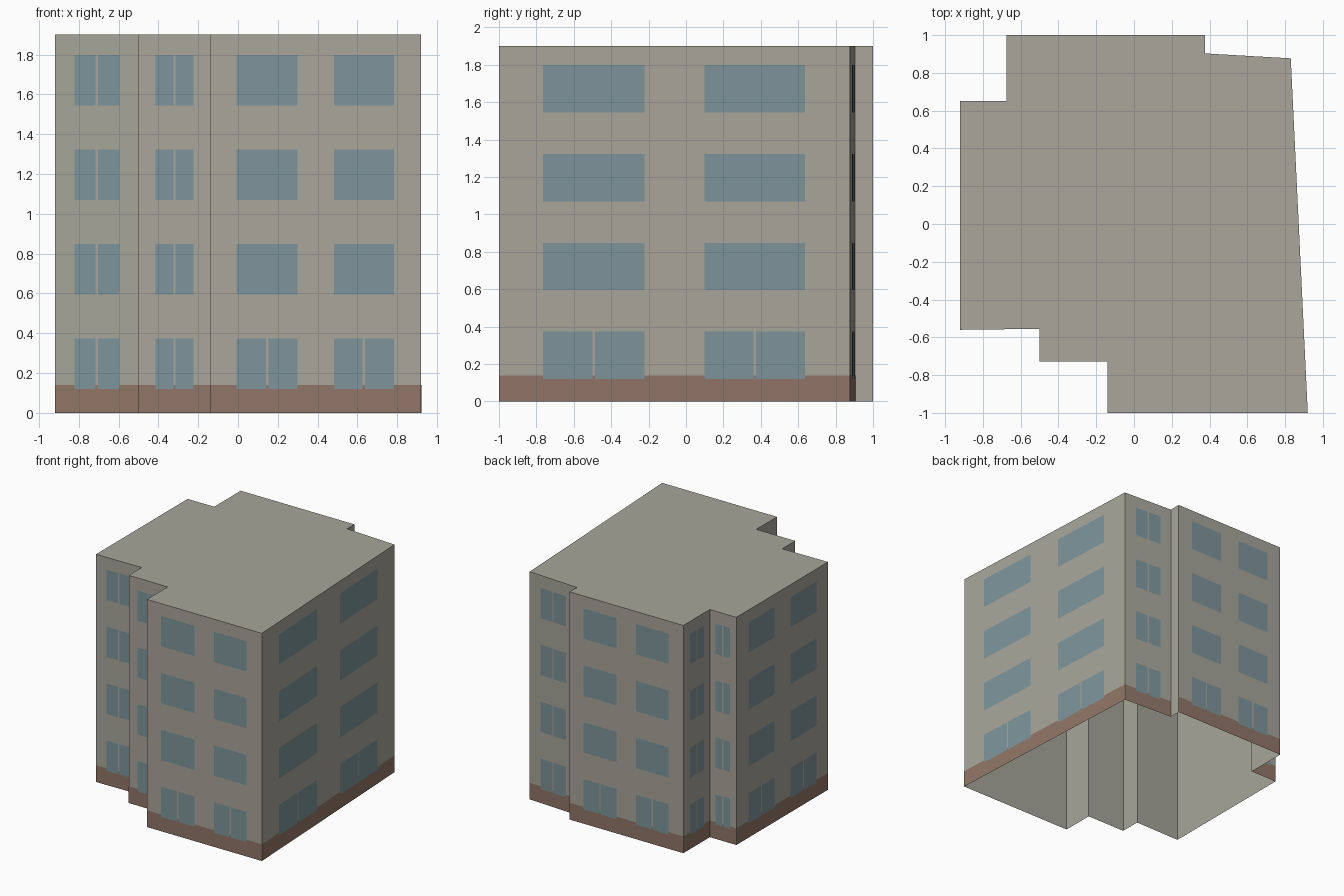
import bpy, bmesh
from mathutils import Vector

cube = bpy.data.objects.get("Cube")
if cube:
    bpy.data.objects.remove(cube, do_unlink=True)

HEIGHT = 1.9
SKIRT_TOP = 0.14
FLOORS, FLOOR_STEP = 4, 0.475
SILL, WINDOW_HEIGHT = 0.12, 0.253
BAR = 0.012


def linear(c):
    c /= 255
    return c / 12.92 if c <= 0.04045 else ((c + 0.055) / 1.055) ** 2.4


def material(name, *rgb):
    colour = (*[linear(c) for c in rgb], 1)
    mat = bpy.data.materials.new(name)
    mat.use_nodes = True
    mat.diffuse_color = colour
    bsdf = mat.node_tree.nodes["Principled BSDF"]
    bsdf.inputs["Base Color"].default_value = colour
    bsdf.inputs["Roughness"].default_value = 0.9
    return mat


PLASTER = material("warm grey plaster", 168, 166, 155)
GLASS = material("blue grey glass", 126, 149, 155)
BRICK = material("brown base", 145, 118, 104)


def add_object(name, bm, mat):
    mesh = bpy.data.meshes.new(name)
    bm.to_mesh(mesh)
    bm.free()
    mesh.materials.append(mat)
    bpy.context.collection.objects.link(bpy.data.objects.new(name, mesh))


def plate(bm, start, end, offset, t0, t1, z0, z1):
    """Upright rectangle lying on the wall from start to end."""
    along = end - start
    out = Vector((along.y, -along.x, 0)).normalized() * offset
    a, b = start + along * t0 + out, start + along * t1 + out
    corners = ((a, z0), (b, z0), (b, z1), (a, z1))
    bm.faces.new([bm.verts.new((p.x, p.y, z)) for p, z in corners])


# Walls, counter-clockwise: name, start corner, window columns
WALLS = [
    ("front_left_bay", (-0.92, -0.56), 1),
    ("front_short_return", (-0.5, -0.555), 0),
    ("front_middle_bay", (-0.5, -0.727), 1),
    ("front_long_return", (-0.14, -0.727), 1),
    ("front_main", (-0.14, -1.0), 2),
    ("right_side", (0.92, -1.0), 2),
    ("back_right_bay", (0.83, 0.877), 1),
    ("back_short_return", (0.375, 0.903), 0),
    ("back_main", (0.375, 1.0), 2),
    ("back_long_return", (-0.675, 1.0), 1),
    ("back_left_bay", (-0.675, 0.65), 1),
    ("left_side", (-0.92, 0.65), 2),
]
corners = [Vector((*xy, 0)) for _, xy, _ in WALLS]

# Building shell: stepped walls and flat roof, open underneath
bm = bmesh.new()
roof = bm.faces.new([bm.verts.new((p.x, p.y, HEIGHT)) for p in corners])
walls = bmesh.ops.extrude_edge_only(bm, edges=roof.edges[:])
lower = [v for v in walls["geom"] if isinstance(v, bmesh.types.BMVert)]
bmesh.ops.translate(bm, verts=lower, vec=(0, 0, -HEIGHT))
bmesh.ops.recalc_face_normals(bm, faces=bm.faces)
roof.normal_update()
if roof.normal.z < 0:
    bmesh.ops.reverse_faces(bm, faces=bm.faces)
add_object("building_shell", bm, PLASTER)

# Window spans as fractions of the wall length
SPANS = {1: [(0.235, 0.77)], 2: [(0.126, 0.414), (0.586, 0.871)]}

for i, (name, _, columns) in enumerate(WALLS):
    if not columns:
        continue
    start, end = corners[i], corners[(i + 1) % len(corners)]

    # Painted base strip
    bm = bmesh.new()
    plate(bm, start, end, 0.002, 0, 1, 0, SKIRT_TOP)
    add_object(name + "_base", bm, BRICK)

    # Windows: narrow walls have paired panes, wide walls only at ground level
    bm = bmesh.new()
    half_bar = BAR / 2 / (end - start).length
    for floor in range(FLOORS):
        z0 = SILL + floor * FLOOR_STEP
        z1 = z0 + WINDOW_HEIGHT
        for t0, t1 in SPANS[columns]:
            middle = (t0 + t1) / 2
            panes = [(t0, t1)]
            if columns == 1 or floor == 0:
                panes = [(t0, middle - half_bar), (middle + half_bar, t1)]
            for a, b in panes:
                plate(bm, start, end, 0.004, a, b, z0, z1)
    add_object(name + "_windows", bm, GLASS)
